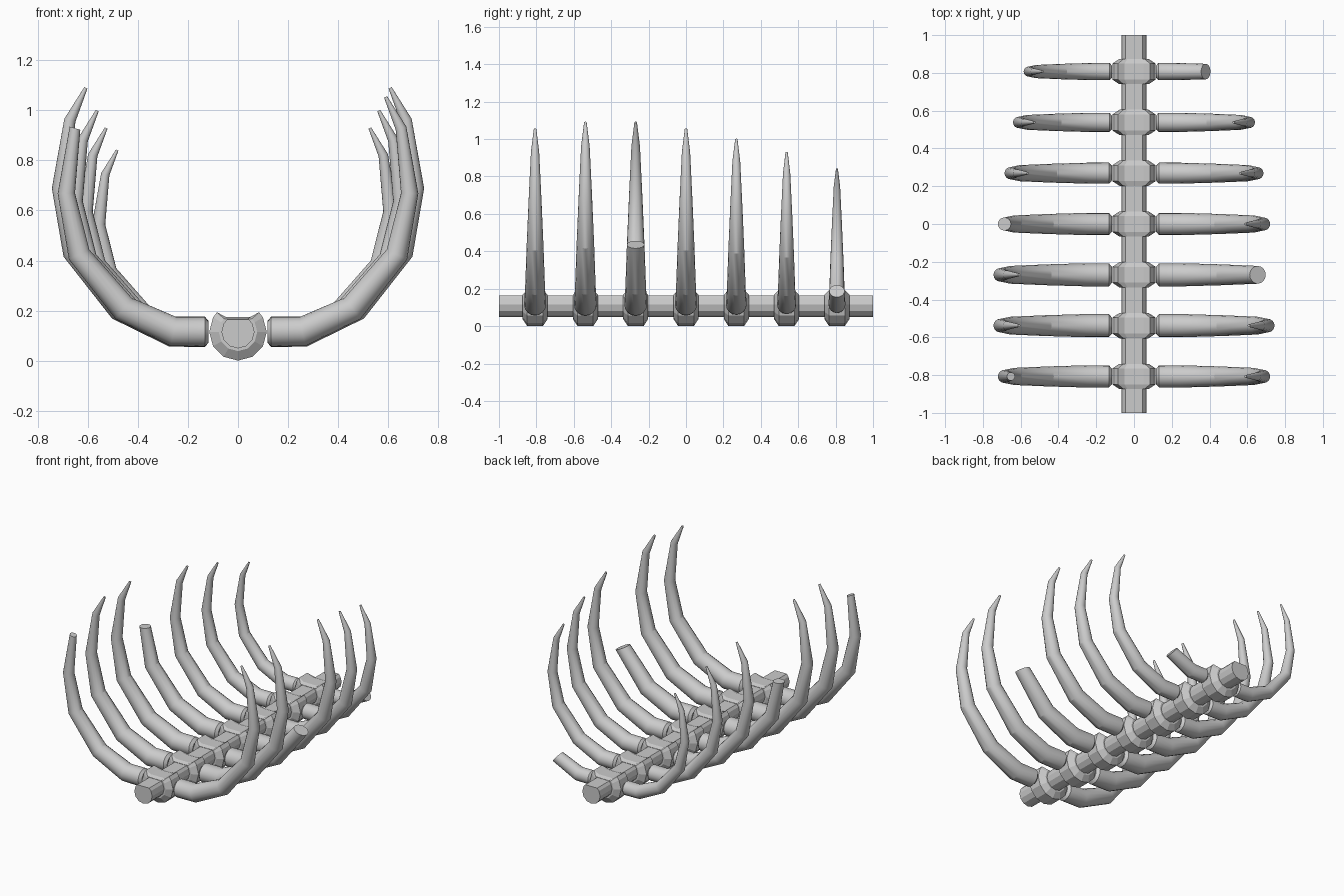
import bpy, bmesh, math
from mathutils import Vector

if "Cube" in bpy.data.objects:
    bpy.data.objects.remove(bpy.data.objects["Cube"])

Z = 0.115          # height of the backbone axis
RIB_X = 0.117      # where each rib begins


def loft(name, rings):
    """Skin a list of equal-length rings and cap both ends."""
    bm = bmesh.new()
    rows = [[bm.verts.new(p) for p in ring] for ring in rings]
    n = len(rows[0])
    for a, b in zip(rows, rows[1:]):
        for i in range(n):
            bm.faces.new((a[i], a[(i + 1) % n], b[(i + 1) % n], b[i]))
    bm.faces.new(rows[0])
    bm.faces.new(rows[-1])
    bmesh.ops.recalc_face_normals(bm, faces=bm.faces)
    mesh = bpy.data.meshes.new(name)
    bm.to_mesh(mesh)
    bm.free()
    obj = bpy.data.objects.new(name, mesh)
    bpy.context.collection.objects.link(obj)
    return obj


def bone_ring(y, r, corner, dent_x, dent_z):
    """Twelve-sided round section with a flattened or dished top."""
    angles = [corner, 30] + [-30 * k for k in range(7)] + [150, 180 - corner]
    pts = [(r * math.cos(math.radians(a)), y, Z + r * math.sin(math.radians(a)))
           for a in angles]
    return pts + [(-dent_x, y, dent_z), (dent_x, y, dent_z)]


# Backbone rod
loft("backbone", [bone_ring(y, 0.066, 48, 0.03, 0.164) for y in (-1, 1)])

# Rib centre line: x, z, radius at full size
PATH = [(0.117, 0.115, 0.043), (0.133, 0.115, 0.061), (0.262, 0.116, 0.061),
        (0.47, 0.212, 0.055), (0.655, 0.436, 0.047), (0.708, 0.69, 0.036),
        (0.672, 0.96, 0.023), (0.608, 1.09, 0.007)]
SCALES = [0.963, 1.0, 1.0, 0.963, 0.907, 0.835, 0.745]
# Broken ribs: (row, side) -> number of path points kept
BROKEN = {(0, -1): 7, (2, 1): 5, (3, -1): 6, (6, 1): 4}


def rib(name, y, s, side, keep):
    pts = [Vector((RIB_X + (x - RIB_X) * s, 0, Z + (z - Z) * s)) for x, z, r in PATH]
    rings = []
    for i in range(keep):
        d_in = (pts[i] - pts[max(i - 1, 0)]).normalized()
        d_out = (pts[min(i + 1, len(pts) - 1)] - pts[i]).normalized()
        t = (d_in + d_out).normalized()
        across = Vector((-t.z, 0, t.x))
        r = PATH[i][2] * s
        ring = []
        for k in range(16):
            a = math.tau * k / 16
            p = pts[i] + across * (r * math.cos(a))
            ring.append((side * p.x, y + r * math.sin(a), p.z))
        rings.append(ring)
    obj = loft(name, rings)
    bpy.ops.object.select_all(action='DESELECT')
    obj.select_set(True)
    bpy.context.view_layer.objects.active = obj
    bpy.ops.object.shade_smooth_by_angle(angle=math.radians(24))


# Vertebrae and paired ribs
for row, s in enumerate(SCALES):
    y = (row - 3) * 0.269
    loft(f"vertebra_{row + 1}", [
        bone_ring(y - 0.067, 0.077, 43, 0.035, 0.166),
        bone_ring(y - 0.042, 0.115, 43, 0.05, 0.175),
        bone_ring(y + 0.042, 0.115, 43, 0.05, 0.175),
        bone_ring(y + 0.067, 0.077, 43, 0.035, 0.166)])
    for side, label in ((-1, "left"), (1, "right")):
        rib(f"rib_{label}_{row + 1}", y, s, side, BROKEN.get((row, side), len(PATH)))
